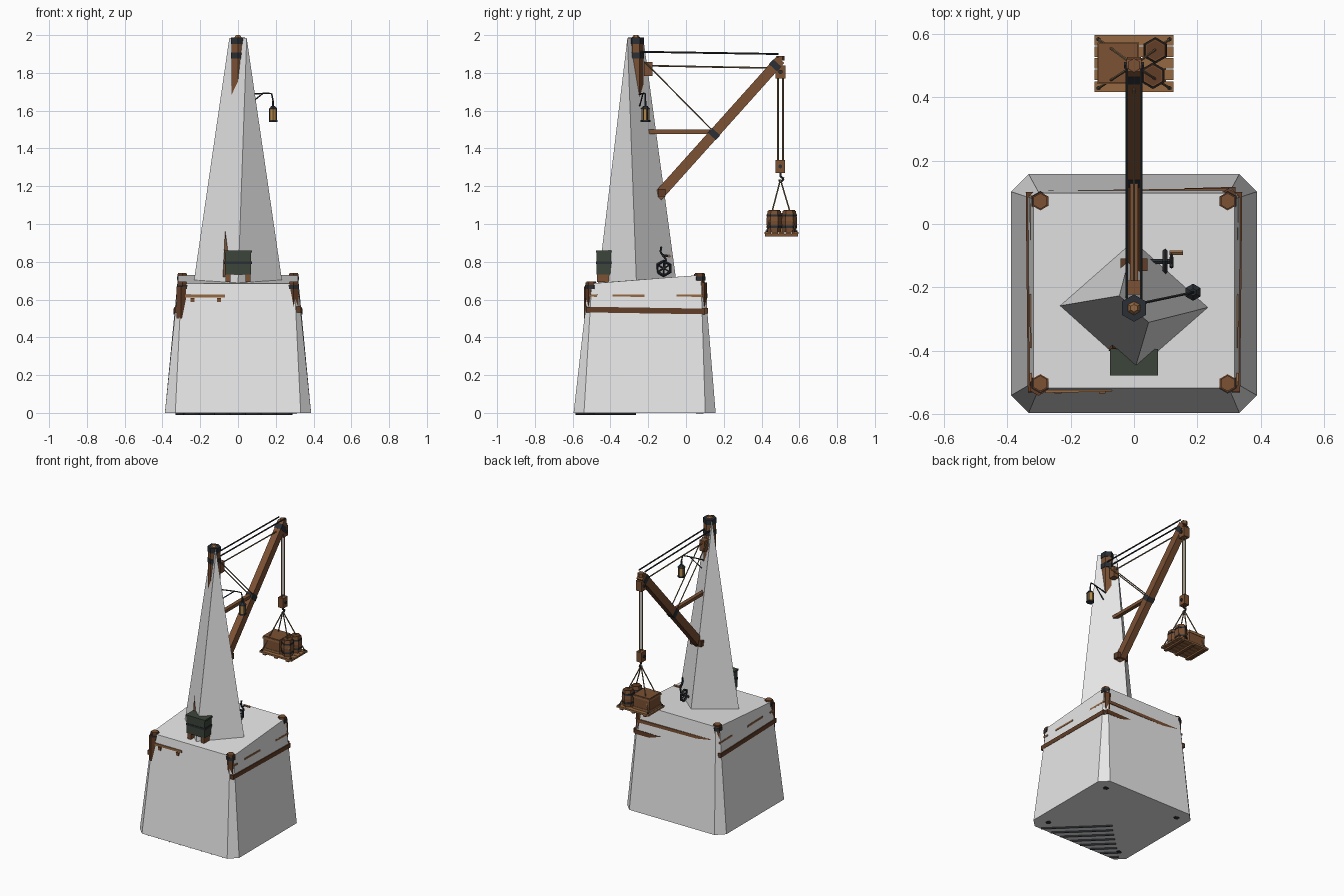
import bpy
import bmesh
from mathutils import Vector, Matrix

cube = bpy.data.objects.get("Cube")
if cube:
    bpy.data.objects.remove(cube, do_unlink=True)


def material(name, red, green, blue):
    mat = bpy.data.materials.new(name)
    mat.use_nodes = True
    colour = (red, green, blue, 1.0)
    mat.diffuse_color = colour
    mat.node_tree.nodes["Principled BSDF"].inputs["Base Color"].default_value = colour
    return mat


STONE = material("pale stone", 0.8, 0.8, 0.8)
WOOD = material("brown timber", 0.2, 0.082, 0.034)
DARK_WOOD = material("dark timber", 0.12, 0.047, 0.02)
PLANK = material("light plank", 0.3, 0.14, 0.055)
IRON = material("black iron", 0.024, 0.028, 0.033)
GREEN = material("dull green", 0.045, 0.06, 0.042)
ROPE = material("rope", 0.2, 0.135, 0.07)
GLASS = material("amber glass", 0.45, 0.25, 0.07)


def finish(name, bm, mat):
    bmesh.ops.recalc_face_normals(bm, faces=bm.faces)
    mesh = bpy.data.meshes.new(name)
    bm.to_mesh(mesh)
    bm.free()
    mesh.materials.append(mat)
    obj = bpy.data.objects.new(name, mesh)
    bpy.context.scene.collection.objects.link(obj)
    return obj


def solid(name, points, faces, mat):
    bm = bmesh.new()
    verts = [bm.verts.new(p) for p in points]
    for face in faces:
        bm.faces.new([verts[i] for i in face])
    return finish(name, bm, mat)


def along(start, end):
    """Matrix placing a z-aligned unit shape between two points."""
    start, end = Vector(start), Vector(end)
    turn = (end - start).to_track_quat("Z", "Y").to_matrix().to_4x4()
    return Matrix.Translation((start + end) / 2) @ turn, (end - start).length


def beam(name, start, end, width, depth, mat):
    place, length = along(start, end)
    bm = bmesh.new()
    size = Matrix.Diagonal((width, depth, length, 1))
    bmesh.ops.create_cube(bm, size=1, matrix=place @ size)
    return finish(name, bm, mat)


def box(name, centre, size, mat):
    bm = bmesh.new()
    place = Matrix.Translation(centre) @ Matrix.Diagonal((*size, 1))
    bmesh.ops.create_cube(bm, size=1, matrix=place)
    return finish(name, bm, mat)


def rod(name, start, end, radius, mat, sides=6, tip=None):
    place, length = along(start, end)
    bm = bmesh.new()
    bmesh.ops.create_cone(bm, cap_ends=True, segments=sides, radius1=radius,
                          radius2=radius if tip is None else tip,
                          depth=length, matrix=place)
    return finish(name, bm, mat)


def upright(name, x, y, low, high, radius, mat, tip=None):
    return rod(name, (x, y, low), (x, y, high), radius, mat, tip=tip)


def path(name, points, radius, mat):
    for start, end in zip(points, points[1:]):
        rod(name, start, end, radius, mat, sides=5)


# Stone block: chamfered foot tapering to a sloping top
def octagon(x, front, back, cut, z_front, z_back):
    return [(-x + cut, front, z_front), (x - cut, front, z_front),
            (x, front + cut, z_front), (x, back - cut, z_back),
            (x - cut, back, z_back), (-x + cut, back, z_back),
            (-x, back - cut, z_back), (-x, front + cut, z_front)]


ring = range(8)
solid("stone_block",
      octagon(0.387, -0.595, 0.157, 0.055, 0, 0)
      + octagon(0.317, -0.517, 0.097, 0.018, 0.685, 0.73),
      [tuple(reversed(ring)), tuple(i + 8 for i in ring)]
      + [(i, (i + 1) % 8, (i + 1) % 8 + 8, i + 8) for i in ring], STONE)

# Thin iron slats let into the front part of the underside
for i in range(1, 9):
    reach = i / 9
    beam("underside_slat", (-0.37 + 0.74 * reach, -0.585, 0),
         (-0.37 + 0.37 * reach, -0.585 + 0.36 * reach, 0), 0.002, 0.022, IRON)

# Stone spire: diamond foot narrowing to a slanting ridge
left, front, right, back, ridge_right, ridge_left = range(6)
solid("stone_spire",
      [(-0.236, -0.258, 0.68), (0, -0.467, 0.68), (0.236, -0.262, 0.68),
       (0, -0.049, 0.68), (0.046, -0.31, 1.985), (-0.046, -0.226, 1.985)],
      [(left, front, ridge_right, ridge_left), (front, right, ridge_right),
       (right, back, ridge_left, ridge_right), (back, left, ridge_left),
       (left, back, right, front)], STONE)

# Corner posts with iron bands
for x in (-0.295, 0.295):
    for y, top in ((-0.502, 0.69), (0.072, 0.735)):
        upright("corner_post", x, y, 0.004, top, 0.029, DARK_WOOD)
        upright("post_band", x, y, top - 0.035, top - 0.012, 0.032, IRON)
        upright("post_cap", x, y, top, top + 0.006, 0.025, WOOD)
        upright("post_foot", x, y, -0.002, 0.01, 0.02, IRON)
upright("exposed_post", -0.301, -0.512, 0.5, 0.67, 0.029, DARK_WOOD)
upright("exposed_post", 0.297, 0.085, 0.56, 0.69, 0.027, DARK_WOOD)

# Rails sunk into the block
for side in (-1, 1):
    beam("lower_side_rail", (side * 0.3195, -0.53, 0.547),
         (side * 0.326, 0.1, 0.537), 0.03, 0.03, DARK_WOOD)
    for start, end in ((-0.05, 0.09), (-0.51, -0.47), (-0.39, -0.22)):
        beam("upper_side_rail", (side * 0.32, start, 0.622),
             (side * 0.321, end, 0.62), 0.016, 0.012, PLANK)
beam("lower_back_rail", (-0.3, 0.085, 0.54), (0.32, 0.102, 0.54), 0.03, 0.03, DARK_WOOD)
beam("upper_back_rail", (-0.27, 0.096, 0.625), (0.3, 0.104, 0.62), 0.018, 0.022, WOOD)
beam("front_rail", (-0.28, -0.524, 0.62), (-0.07, -0.52, 0.62), 0.016, 0.016, PLANK)
for x in (-0.24, -0.1):
    box("rail_peg", (x, -0.526, 0.598), (0.022, 0.016, 0.022), WOOD)

# Mast head breaking out of the spire
MAST_Y = -0.265
upright("mast", 0, MAST_Y, 1.2, 1.98, 0.039, WOOD)
for low, high in ((1.875, 1.908), (1.952, 1.988)):
    upright("mast_band", 0, MAST_Y, low, high, 0.043, IRON)
upright("mast_cap", 0, MAST_Y, 1.985, 2.0, 0.024, PLANK, 0.012)

# Crane boom, its iron straps, foot bracket and strut
BOOM_LOW, BOOM_TOP = Vector((0, -0.15, 1.145)), Vector((0, 0.5, 1.87))
beam("boom", BOOM_LOW, BOOM_TOP, 0.046, 0.054, WOOD)
for at in (0.44, 0.94):
    beam("boom_strap", BOOM_LOW.lerp(BOOM_TOP, at),
         BOOM_LOW.lerp(BOOM_TOP, at + 0.035), 0.052, 0.059, IRON)
box("boom_foot", (0, -0.128, 1.165), (0.085, 0.04, 0.04), DARK_WOOD)
upright("boom_end", 0, 0.5, 1.865, 1.89, 0.022, WOOD)
beam("boom_strut", (0, -0.26, 1.488), (0, 0.14, 1.488), 0.026, 0.022, WOOD)
box("mast_pulley", (0, -0.2, 1.82), (0.04, 0.045, 0.075), WOOD)
box("tip_pulley", (0, 0.5, 1.805), (0.045, 0.052, 0.07), WOOD)
rod("tip_axle", (-0.032, 0.5, 1.805), (0.032, 0.5, 1.805), 0.012, IRON)

# Stays between mast and boom
for x in (-0.023, 0.023):
    rod("iron_stay", (x, -0.27, 1.912), (x, 0.49, 1.9), 0.005, IRON)
    rod("brace_stay", (x, -0.22, 1.86), (x, 0.135, 1.5), 0.0035, ROPE)
rod("hoist_line", (0, -0.2, 1.838), (0, 0.5, 1.825), 0.0045, ROPE)

# Hoist rope, block and hook
for y in (0.487, 0.513):
    rod("hoist_rope", (0, y, 1.335), (0, y, 1.79), 0.005, ROPE)
box("hoist_block", (0, 0.5, 1.305), (0.04, 0.05, 0.07), WOOD)
rod("block_axle", (-0.026, 0.5, 1.305), (0.026, 0.5, 1.305), 0.011, IRON)
path("hook", [(0, 0.5, 1.27), (0, 0.5, 1.25), (0, 0.518, 1.24),
              (0, 0.508, 1.226), (0, 0.49, 1.23)], 0.006, IRON)

# Loading pallet with slings
for i in range(5):
    box("pallet_board", (0, 0.433 + i * 0.0365, 0.952), (0.25, 0.033, 0.012), PLANK)
for x in (-0.09, 0, 0.09):
    box("pallet_runner", (x, 0.506, 0.941), (0.022, 0.175, 0.012), WOOD)
for x in (-0.112, 0.112):
    for y in (0.428, 0.582):
        rod("sling", (0, 0.5, 1.235), (x, y, 0.96), 0.004, ROPE, 5)
        upright("sling_ring", x, y, 0.957, 0.966, 0.007, IRON)

# Cargo: crate and two barrels
box("cargo_crate", (-0.05, 0.506, 1.008), (0.125, 0.125, 0.1), WOOD)
for z in (0.968, 1.045):
    box("crate_trim", (-0.05, 0.506, z), (0.131, 0.131, 0.014), PLANK)
for x, y in ((0.067, 0.547), (0.06, 0.467)):
    upright("barrel_bottom", x, y, 0.958, 1.015, 0.035, WOOD, 0.042)
    upright("barrel_top", x, y, 1.015, 1.07, 0.042, WOOD, 0.035)
    upright("barrel_lid", x, y, 1.068, 1.073, 0.031, DARK_WOOD)
    for z in (0.98, 1.04):
        upright("barrel_hoop", x, y, z, z + 0.011, 0.0415, IRON)

# Lantern on its bracket
path("lantern_bracket", [(0.02, -0.25, 1.685), (0.15, -0.223, 1.692),
                         (0.178, -0.217, 1.69), (0.186, -0.215, 1.65)], 0.004, IRON)
rod("bracket_brace", (0.05, -0.245, 1.625), (0.13, -0.228, 1.69), 0.0035, IRON)
LX, LY = 0.186, -0.215
upright("lantern_base", LX, LY, 1.54, 1.55, 0.026, IRON)
upright("lantern_glass", LX, LY, 1.55, 1.608, 0.021, GLASS)
upright("lantern_roof", LX, LY, 1.608, 1.625, 0.027, IRON, 0.011)
upright("lantern_ring", LX, LY, 1.625, 1.652, 0.006, IRON)
for x in (-0.018, 0.018):
    for y in (-0.01, 0.01):
        upright("lantern_bar", LX + x, LY + y, 1.545, 1.61, 0.003, IRON)

# Green chest on the front ledge
box("chest", (0, -0.435, 0.795), (0.14, 0.075, 0.125), GREEN)
box("chest_lid", (0, -0.435, 0.855), (0.15, 0.083, 0.012), GREEN)
box("chest_band", (0, -0.435, 0.795), (0.148, 0.081, 0.014), IRON)
for x in (-0.052, 0.052):
    box("chest_leg", (x, -0.435, 0.715), (0.026, 0.07, 0.045), WOOD)
solid("leaning_plank", [(-0.08, -0.4, 0.72), (-0.035, -0.4, 0.72),
                        (-0.068, -0.39, 0.965), (-0.07, -0.37, 0.72)],
      [(0, 1, 2), (1, 3, 2), (3, 0, 2), (0, 3, 1)], WOOD)

# Winch: open iron wheel and crank on an axle
WHEEL = Vector((0.098, -0.118, 0.765))
rod("winch_axle", (0.02, -0.118, 0.765), (0.125, -0.118, 0.765), 0.009, IRON)
bpy.ops.mesh.primitive_torus_add(major_segments=6, minor_segments=4, major_radius=0.039,
                                 minor_radius=0.008, location=WHEEL, rotation=(0, 1.5708, 0))
wheel = bpy.context.object
wheel.name = "winch_wheel"
wheel.data.materials.append(IRON)
for y, z in ((0, 0.038), (0.033, 0.019), (0.033, -0.019)):
    arm = Vector((0, y, z))
    rod("wheel_spoke", WHEEL - arm, WHEEL + arm, 0.004, IRON)
path("winch_crank", [(0.118, -0.118, 0.765), (0.118, -0.105, 0.81),
                     (0.118, -0.135, 0.85), (0.118, -0.13, 0.88)], 0.006, IRON)
rod("crank_handle", (0.112, -0.09, 0.83), (0.155, -0.09, 0.83), 0.008, PLANK)
rod("crank_link", (0.118, -0.09, 0.83), (0.118, -0.125, 0.835), 0.006, IRON)
